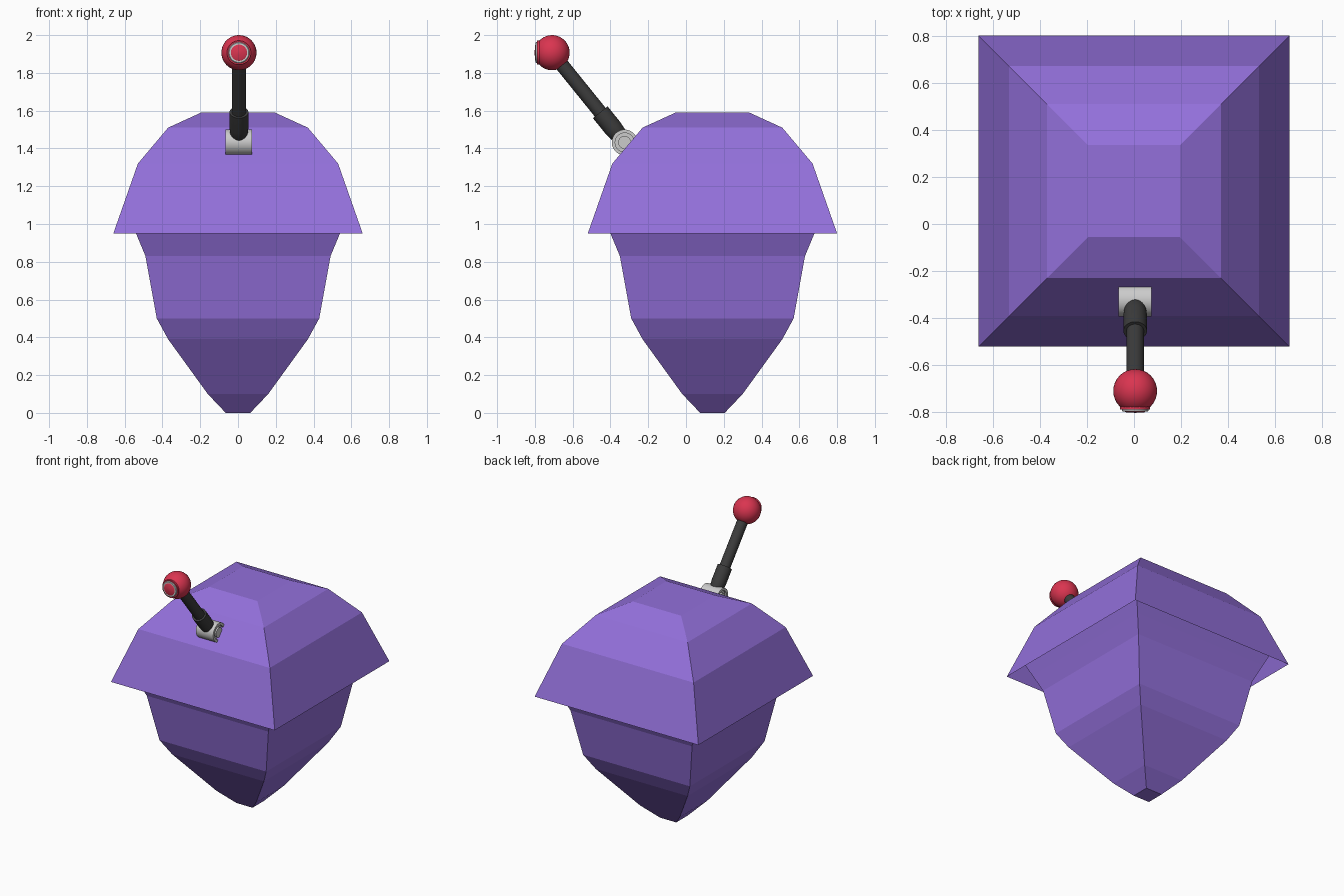
import bpy, bmesh
from math import pi, cos, sin, sqrt, radians
from mathutils import Vector

if "Cube" in bpy.data.objects:
    bpy.data.objects.remove(bpy.data.objects["Cube"])


def material(name, rgb):
    m = bpy.data.materials.new(name)
    m.diffuse_color = (*rgb, 1)
    m.use_nodes = True
    m.node_tree.nodes["Principled BSDF"].inputs["Base Color"].default_value = m.diffuse_color
    return m


purple = material("purple", (0.292, 0.162, 0.708))
red = material("red", (0.70, 0.035, 0.08))
black = material("black", (0.045, 0.045, 0.045))


def finish(ob, mat, smooth):
    if mat:
        ob.data.materials.append(mat)
    if smooth:
        bpy.ops.object.select_all(action='DESELECT')
        bpy.context.view_layer.objects.active = ob
        ob.select_set(True)
        bpy.ops.object.shade_smooth_by_angle(angle=radians(35))


def lathe(name, profile, origin, axis, mat=None, sides=32, close_start=True):
    """Spin (distance along axis, radius) pairs; four sides give a square of that half width."""
    square = sides == 4
    bm = bmesh.new()
    rings = []
    for d, r in profile:
        if square:
            r *= sqrt(2)
        angles = [2 * pi * (k + 0.5) / sides for k in range(sides)]
        rings.append([bm.verts.new((r * cos(a), r * sin(a), d)) for a in angles])
    for lo, hi in zip(rings, rings[1:]):
        for k in range(sides):
            n = (k + 1) % sides
            bm.faces.new((lo[k], lo[n], hi[n], hi[k]))
    if close_start:
        bm.faces.new(rings[0][::-1])
    bm.faces.new(rings[-1])
    me = bpy.data.meshes.new(name)
    bm.to_mesh(me)
    bm.free()
    ob = bpy.data.objects.new(name, me)
    bpy.context.collection.objects.link(ob)
    ob.location = origin
    if not square:
        ob.rotation_mode = 'QUATERNION'
        ob.rotation_quaternion = Vector(axis).to_track_quat('Z', 'Y')
    finish(ob, mat, not square)
    return ob


# Square faceted body, tucked up inside the overhanging lid
lathe("lower_body", [(0, 0.065), (0.10, 0.16), (0.39, 0.37), (0.50, 0.43),
                     (0.83, 0.49), (0.95, 0.54), (1.09, 0.60)],
      (0, 0.14, 0), (0, 0, 1), purple, sides=4)
lathe("lid", [(0.95, 0.66), (1.32, 0.53), (1.51, 0.37), (1.59, 0.195)],
      (0, 0.14, 0), (0, 0, 1), purple, sides=4, close_start=False)

# Hinge barrel across the front of the lid, with recessed ends
X = 0.005
hinge = Vector((X, -0.325, 1.432))
ball = Vector((X, -0.709, 1.907))
half = [(0.07, 0.034), (0.055, 0.034), (0.055, 0.05), (0.07, 0.05), (0.07, 0.068)]
lathe("hinge_barrel", [(-d, r) for d, r in half] + half[::-1], hinge, (1, 0, 0))

# Lever arm with a thicker sleeve at its foot
arm = ball - hinge
lathe("lever_rod", [(0, 0.037), (arm.length, 0.037)], hinge, arm, black)
lathe("lever_sleeve", [(0.02, 0.032), (0.045, 0.045), (0.10, 0.05), (0.205, 0.05)],
      hinge, arm, black)

# Ball knob
bpy.ops.mesh.primitive_uv_sphere_add(segments=32, ring_count=20, radius=0.093, location=ball)
knob = bpy.context.object
knob.name = "ball_knob"
finish(knob, red, True)

# Button on the front of the knob: collar, grey ring, centre
front = (0, -1, 0)
lathe("button_collar", [(0.04, 0.064), (0.079, 0.064)], ball, front, red)
lathe("button_ring", [(0.05, 0.056), (0.084, 0.056), (0.088, 0.052), (0.088, 0.046)],
      ball, front)
lathe("button_centre", [(0.05, 0.043), (0.088, 0.043), (0.091, 0.038)], ball, front, red)
